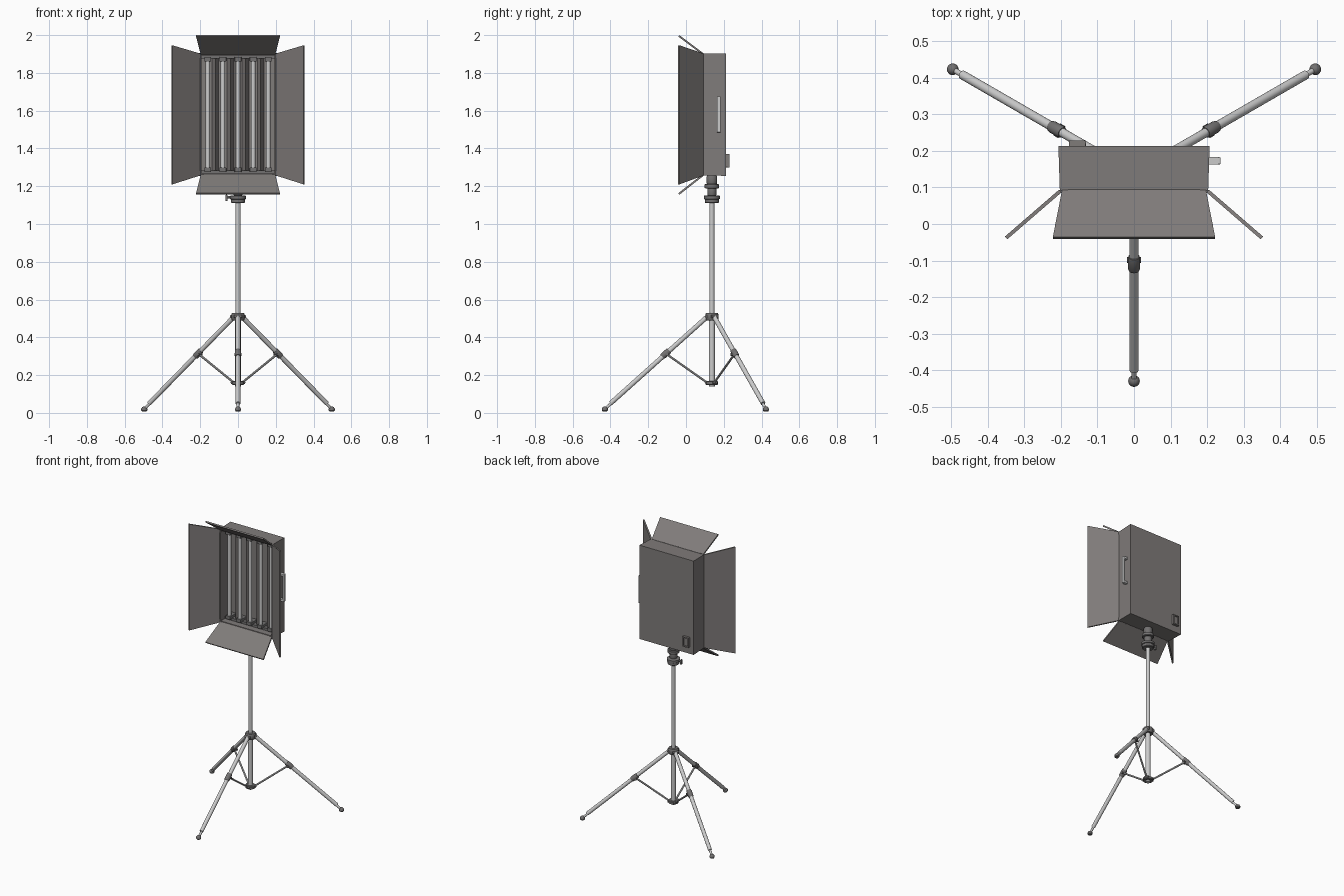
import bpy, bmesh, math
from mathutils import Vector

if "Cube" in bpy.data.objects:
    bpy.data.objects.remove(bpy.data.objects["Cube"])

CY = 0.137          # mast axis in y
TURNS = [-90, 30, 150]


def material(name, col):
    m = bpy.data.materials.new(name)
    m.diffuse_color = (*col, 1)
    m.use_nodes = True
    m.node_tree.nodes["Principled BSDF"].inputs["Base Color"].default_value = m.diffuse_color
    return m


SHELL = material("dark_painted_metal", (.215, .2, .195))
DARK = material("dark_plastic", (.17, .165, .165))


def make(name, bm, mat=None, smooth=False):
    bmesh.ops.recalc_face_normals(bm, faces=bm.faces[:])
    me = bpy.data.meshes.new(name)
    bm.to_mesh(me)
    bm.free()
    if mat:
        me.materials.append(mat)
    ob = bpy.data.objects.new(name, me)
    bpy.context.collection.objects.link(ob)
    if smooth:
        bpy.ops.object.select_all(action='DESELECT')
        ob.select_set(True)
        bpy.context.view_layer.objects.active = ob
        bpy.ops.object.shade_smooth_by_angle(angle=math.radians(35))
    return ob


def box(name, lo, hi, mat=None, bevel=0):
    bm = bmesh.new()
    bmesh.ops.create_cube(bm, size=1)
    for v in bm.verts:
        v.co = Vector([(a + b) / 2 + c * (b - a) for a, b, c in zip(lo, hi, v.co)])
    if bevel:
        bmesh.ops.bevel(bm, geom=bm.edges[:], offset=bevel, segments=2, profile=0.5, affect='EDGES')
    return make(name, bm, mat)


def lathe(name, start, end, profile, mat=None, n=20):
    """Revolve (fraction along the axis, radius) pairs about start-end."""
    a, d = Vector(start), Vector(end) - Vector(start)
    q = d.to_track_quat('Z', 'Y')
    bm = bmesh.new()
    rings = [[bm.verts.new(a + d * t + q @ Vector((r * math.cos(k * math.tau / n),
              r * math.sin(k * math.tau / n), 0))) for k in range(n)] for t, r in profile]
    for r0, r1 in zip(rings, rings[1:]):
        for k in range(n):
            bm.faces.new((r0[k], r0[(k + 1) % n], r1[(k + 1) % n], r1[k]))
    bm.faces.new(rings[0])
    bm.faces.new(rings[-1])
    return make(name, bm, mat, True)


def rod(name, a, b, r, mat=None, n=16):
    return lathe(name, a, b, [(0, r), (1, r)], mat, n)


def flap(name, pts):
    bm = bmesh.new()
    bm.faces.new([bm.verts.new(p) for p in pts])
    ob = make(name, bm, SHELL)
    m = ob.modifiers.new("thickness", 'SOLIDIFY')
    m.thickness, m.offset = 0.010, 0


# Open-fronted lamp housing
bm = bmesh.new()
def loop(x, z0, z1, y):
    return [bm.verts.new(p) for p in ((-x, y, z0), (x, y, z0), (x, y, z1), (-x, y, z1))]
rings = [loop(.207, 1.255, 1.904, .213), loop(.203, 1.257, 1.902, .09),
         loop(.194, 1.267, 1.892, .09), loop(.194, 1.267, 1.892, .185)]
for r0, r1 in zip(rings, rings[1:]):
    for k in range(4):
        bm.faces.new((r0[k], r0[(k + 1) % 4], r1[(k + 1) % 4], r1[k]))
bm.faces.new(rings[0])
bm.faces.new(rings[-1])
make("lamp_housing", bm, SHELL)

# Barn doors and their hinges
for s, side in ((-1, "left"), (1, "right")):
    flap(side + "_barn_door", [(s * .202, .09, 1.257), (s * .202, .09, 1.902),
                               (s * .35, -.038, 1.946), (s * .35, -.038, 1.21)])
    rod(side + "_hinge", (s * .2, .09, 1.28), (s * .2, .09, 1.88), .005, SHELL, 10)
for z0, z1, side in ((1.9, 1.996, "top"), (1.259, 1.159, "bottom")):
    flap(side + "_barn_door", [(-.197, .09, z0), (.197, .09, z0), (.222, -.038, z1), (-.222, -.038, z1)])
    rod(side + "_hinge", (-.18, .09, z0), (.18, .09, z0), .005, SHELL, 10)

# Tubes with holders, and folded reflectors between them
for i in range(5):
    x = (i - 2) * 0.08
    rod("lamp_tube", (x, .135, 1.29), (x, .135, 1.87), .012)
    for z in (1.287, 1.872):
        box("tube_socket", (x - .018, .118, z - .012), (x + .018, .185, z + .012), DARK, .003)
for i in range(4):
    x = (i - 1.5) * 0.08
    bm = bmesh.new()
    ends = [[bm.verts.new(p) for p in ((x - .018, .185, z), (x, .145, z), (x + .018, .185, z))]
            for z in (1.275, 1.885)]
    for k in range(3):
        bm.faces.new((ends[0][k], ends[0][(k + 1) % 3], ends[1][(k + 1) % 3], ends[1][k]))
    for e in ends:
        bm.faces.new(e)
    make("reflector_ridge", bm, SHELL)
for z in (1.275, 1.884):
    box("socket_rail", (-.194, .135, z - .008), (.194, .185, z + .008), DARK)

# Side handle
box("handle_grip", (.225, .163, 1.485), (.237, .183, 1.675), None, .003)
for z in (1.492, 1.668):
    box("handle_post", (.202, .163, z - .007), (.23, .183, z + .007))

# Power box on the back
box("power_box", (-.178, .21, 1.3), (-.132, .222, 1.37), SHELL, .002)
for x0, x1 in ((-.178, -.171), (-.139, -.132)):
    box("power_box_side", (x0, .22, 1.3), (x1, .229, 1.37), SHELL)
for z0, z1 in ((1.3, 1.308), (1.362, 1.37)):
    box("power_box_edge", (-.178, .22, z0), (-.132, .229, z1), SHELL)

# Mast, swivel mount and clamp
def collar(name, z0, z1, r, c=.15):
    lathe(name, (0, CY, z0), (0, CY, z1), [(0, r * .88), (c, r), (1 - c, r), (1, r * .88)], DARK, 24)

rod("lower_mast", (0, CY, .14), (0, CY, .51), .016)
rod("upper_mast", (0, CY, .5), (0, CY, 1.2), .0135)
collar("mast_clamp", 1.11, 1.134, .037)
collar("clamp_top", 1.13, 1.152, .042)
collar("mount_neck", 1.15, 1.195, .024)
collar("mount_ring", 1.188, 1.212, .038)
collar("mount_stem", 1.21, 1.257, .028)
rod("clamp_screw", (-.03, CY, 1.142), (-.056, CY, 1.142), .006, DARK)
box("clamp_lever", (-.066, CY - .008, 1.122), (-.055, CY + .008, 1.155), DARK, .003)
collar("leg_hub", .49, .53, .034)
collar("brace_collar", .148, .168, .033)

# Three legs with joints, braces and feet
for ang in TURNS:
    c, s = math.cos(math.radians(ang)), math.sin(math.radians(ang))
    far = 0 if ang < 0 else .006
    def P(r, z, t=0):
        return (r * c - t * s, CY + r * s + t * c, z)
    rod("leg", P(.02, .513), P(.537 + far, .05), .0125)
    rod("leg_tip", P(.52 + far, .062), P(.565 + far, .021), .0075)
    lathe("foot", P(.567 + far, .008), P(.567 + far, .034),
          [(0, .012), (.2, .016), (.55, .016), (.85, .011), (1, .005)], DARK)
    lathe("leg_joint", P(.226, .33), P(.262, .298), [(0, .015), (.15, .017), (.85, .017), (1, .015)], DARK)
    rod("joint_bolt", P(.236, .309, -.019), P(.236, .309, .019), .008, DARK, 12)
    rod("hub_pin", P(.03, .51, -.02), P(.03, .51, .02), .008, DARK, 12)
    rod("brace", P(.025, .16), P(.238, .31), .006, None, 10)
    rod("brace_pin", P(.03, .16, -.014), P(.03, .16, .014), .007, DARK, 12)
